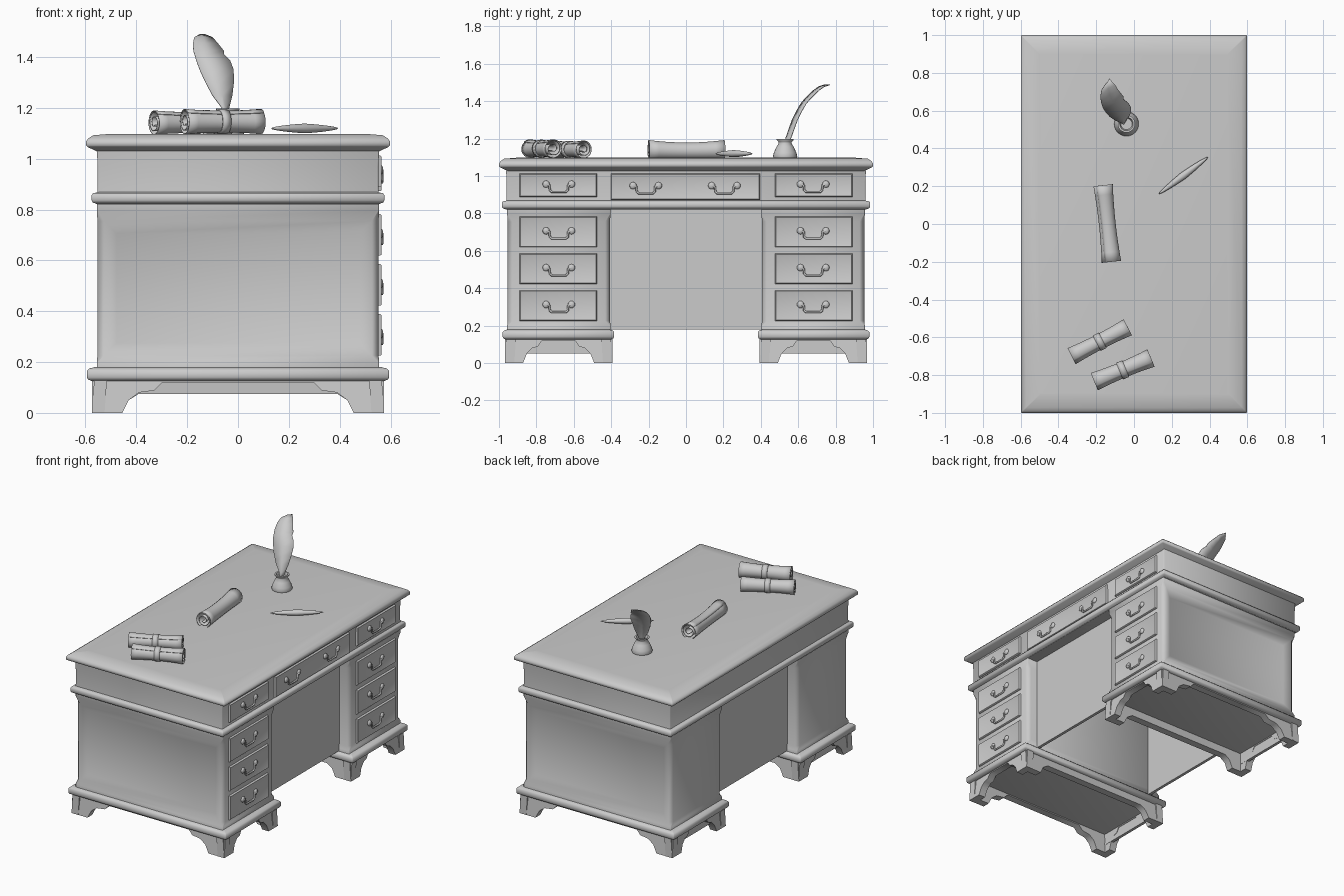
import bpy, bmesh, math
from mathutils import Vector, Matrix

old = bpy.data.objects.get("Cube")
if old:
    bpy.data.objects.remove(old, do_unlink=True)

GREY = (0.6, 0.6, 0.6, 1)
mat = bpy.data.materials.new("plain_grey")
mat.use_nodes = True
mat.diffuse_color = GREY
mat.node_tree.nodes["Principled BSDF"].inputs["Base Color"].default_value = GREY


def finish(name, bm):
    bmesh.ops.recalc_face_normals(bm, faces=bm.faces)
    me = bpy.data.meshes.new(name)
    bm.to_mesh(me)
    bm.free()
    me.materials.append(mat)
    ob = bpy.data.objects.new(name, me)
    bpy.context.collection.objects.link(ob)
    return ob


def skin(bm, rows, closed=True):
    """Bridge rows of points into quads."""
    vs = [[bm.verts.new(p) for p in row] for row in rows]
    n = len(rows[0])
    for a, b in zip(vs, vs[1:]):
        for i in range(n if closed else n - 1):
            j = (i + 1) % n
            bm.faces.new((a[i], a[j], b[j], b[i]))
    return vs


def loft(name, cy, hx, hy, steps, panel=None):
    """Stack of corner-cut rectangles; steps are (inset, z, corner cut)."""
    bm = bmesh.new()
    rows = []
    for o, z, c in steps:
        x, y = hx - o, hy - o
        rows.append([(px, cy + py, z) for px, py in (
            (x, c - y), (x, y - c), (x - c, y), (c - x, y),
            (-x, y - c), (-x, c - y), (c - x, -y), (x - c, -y))])
    vs = skin(bm, rows)
    bm.faces.new(vs[0])
    bm.faces.new(vs[-1])
    bmesh.ops.recalc_face_normals(bm, faces=bm.faces)
    bm.normal_update()
    if panel:
        faces = [f for f in bm.faces if f.normal.y * panel > 0.9
                 and f.calc_area() > 0.3]
        bmesh.ops.inset_individual(bm, faces=faces, thickness=0.07, depth=-0.025)
    return finish(name, bm)


def box(name, lo, hi, recess=False):
    bm = bmesh.new()
    bmesh.ops.create_cube(bm, size=1)
    for v in bm.verts:
        v.co = [l + (c + 0.5) * (h - l) for c, l, h in zip(v.co, lo, hi)]
    if recess:
        front = [f for f in bm.faces if f.normal.x > 0.9]
        bmesh.ops.inset_individual(bm, faces=front, thickness=0.006, depth=0.005)
        bmesh.ops.inset_individual(bm, faces=front, thickness=0.022, depth=-0.006)
    return finish(name, bm)


def bracket(name, h, half, spot, along_x, inward):
    """Shaped apron with a foot at each end."""
    prof = half + [(-u, z) for u, z in reversed(half)] + [(h, 0.14), (-h, 0.14)]
    bm = bmesh.new()
    rows = []
    for d in (0, 0.05):
        row = []
        for u, z in prof:
            w = spot + inward * (d + 0.01 * z / 0.14)
            row.append((u, w, z) if along_x else (w, u, z))
        rows.append(row)
    vs = skin(bm, rows)
    bm.faces.new(vs[0])
    bm.faces.new(vs[1])
    return finish(name, bm)


def lathe(name, prof, centre, n=24):
    bm = bmesh.new()
    rows = [[(centre[0] + r * math.cos(2 * math.pi * i / n),
              centre[1] + r * math.sin(2 * math.pi * i / n), z)
             for i in range(n)] for r, z in prof]
    vs = skin(bm, rows)
    bm.faces.new(vs[0])
    bm.faces.new(vs[-1])
    return finish(name, bm)


# Top, drawer case and the moulding below it
loft("desk_top", 0, 0.598, 1.0, [
    (0.05, 1.02, 0.004), (0.04, 1.03, 0.004), (0.006, 1.046, 0.004), (0, 1.052, 0.004),
    (0, 1.068, 0.004), (0.01, 1.08, 0.004), (0.028, 1.092, 0.004), (0.1, 1.098, 0.004)])
loft("drawer_case", 0, 0.555, 0.962, [
    (0, 0.82, 0.004), (0.003, 0.89, 0.004), (0.003, 0.97, 0.004), (0, 1.03, 0.004)])
loft("case_moulding", 0, 0.576, 0.985, [
    (0.025, 0.82, 0.004), (0.004, 0.828, 0.004), (0, 0.836, 0.004),
    (0, 0.856, 0.004), (0.006, 0.864, 0.004), (0.025, 0.868, 0.004)])

# Pedestals with base moulding and bracket feet
LONG = [(-0.575, 0), (-0.455, 0), (-0.43, 0.05), (-0.39, 0.08), (-0.33, 0.088), (-0.3, 0.118)]
SHORT = [(-0.288, 0), (-0.19, 0), (-0.17, 0.05), (-0.14, 0.08), (-0.11, 0.088), (-0.09, 0.118)]
for side, word in ((1, "back"), (-1, "front")):
    cy = side * 0.68
    loft(word + "_pedestal", cy, 0.555, 0.276, [
        (0, 0.17, 0.004), (0, 0.2, 0.004), (0.002, 0.225, 0.026), (0.002, 0.755, 0.026),
        (0, 0.795, 0.004), (0, 0.83, 0.004)], panel=side)
    loft(word + "_base_moulding", side * 0.682, 0.594, 0.298, [
        (0.02, 0.125, 0.004), (0.004, 0.131, 0.004), (0, 0.14, 0.004), (0, 0.165, 0.004),
        (0.008, 0.174, 0.004), (0.03, 0.18, 0.004)])
    bracket(word + "_outer_feet", 0.575, LONG, side * 0.968, True, -side)
    bracket(word + "_inner_feet", 0.575, [(u, min(z, 0.075)) for u, z in LONG],
            side * 0.394, True, side)
    box(word + "_base_rail", (-0.54, cy - 0.25, 0.05), (-0.52, cy + 0.25, 0.13))
    for s, w in ((1, "right"), (-1, "left")):
        ob = bracket(f"{word}_{w}_feet", 0.288, SHORT, s * 0.575, False, -s)
        ob.location.y = side * 0.681

# Kneehole panels, hollow between
for s, w in ((1, "right"), (-1, "left")):
    box(w + "_kneehole_panel", (s * 0.468 - 0.01, -0.415, 0.18), (s * 0.468 + 0.01, 0.415, 0.83))

# Drawer pull: two rosettes and a hanging bail
cu = bpy.data.curves.new("pull_bail", "CURVE")
cu.dimensions = "3D"
cu.bevel_depth = 0.006
cu.bevel_resolution = 2
sp = cu.splines.new("BEZIER")
half = [(-0.068, 0.0), (-0.05, -0.006), (-0.048, -0.032), (-0.038, -0.041)]
path = half + [(-y, z) for y, z in reversed(half)]
sp.bezier_points.add(len(path) - 1)
for p, (y, z) in zip(sp.bezier_points, path):
    p.co = (0.006, y, z)
    p.handle_left_type = p.handle_right_type = "VECTOR"
sp.resolution_u = 3
cu.materials.append(mat)
bm = bmesh.new()
for s in (1, -1):
    bmesh.ops.create_uvsphere(bm, u_segments=12, v_segments=8, radius=0.019,
                              matrix=Matrix.Translation((0.001, s * 0.068, 0))
                              @ Matrix.Diagonal((0.55, 1, 1, 1)))
rosettes = finish("pull_rosettes", bm)
rose_mesh = rosettes.data
bpy.data.objects.remove(rosettes)


def drawer(name, y0, y1, z0, z1, pulls):
    box(name, (0.53, y0, z0), (0.56, y1, z1), recess=True)
    for y in pulls:
        for part, data in (("bail", cu), ("rosettes", rose_mesh)):
            ob = bpy.data.objects.new(f"{name}_{part}", data)
            ob.location = (0.56, y, (z0 + z1) / 2 + 0.006)
            bpy.context.collection.objects.link(ob)


for side, word in ((1, "back"), (-1, "front")):
    y0, y1 = sorted((side * 0.477, side * 0.89))
    for i in range(3):
        drawer(f"{word}_drawer_{i + 1}", y0, y1, 0.225 + 0.197 * i, 0.388 + 0.197 * i, [side * 0.68])
    drawer(word + "_top_drawer", y0, y1, 0.888, 1.012, [side * 0.68])
drawer("centre_drawer", -0.402, 0.395, 0.872, 1.012, [-0.215, 0.205])


def scroll(name, a, b, r, z, band=False, sag=0.0):
    """Rolled sheet: a spiral swept between two points, wider at the ends."""
    a, b = Vector((*a, z)), Vector((*b, z))
    axis = (b - a).normalized()
    across = axis.cross(Vector((0, 0, 1)))
    bm = bmesh.new()
    rows = []
    for i in range(9):
        t = i / 8
        k = r * (0.86 + 0.14 * (2 * t - 1) ** 2)
        c = a.lerp(b, t) - Vector((0, 0, sag * (1 - (2 * t - 1) ** 2)))
        row = []
        for j in range(61):
            ang = j / 60 * math.tau * 2.75 + 0.8
            rr = k * (1 - 0.72 * max(0, j - 18) / 42)
            row.append(c + across * rr * math.cos(ang) + Vector((0, 0, rr * math.sin(ang))))
        rows.append(row)
    skin(bm, rows, closed=False)
    ob = finish(name, bm)
    ob.modifiers.new("paper", "SOLIDIFY").thickness = 0.003
    if band:
        bm = bmesh.new()
        turn = axis.to_track_quat("Z", "Y").to_matrix().to_4x4()
        bmesh.ops.create_cone(bm, cap_ends=False, segments=24, radius1=r * 0.95, radius2=r * 0.95,
                              depth=0.035, matrix=Matrix.Translation((a + b) / 2) @ turn)
        ob = finish(name + "_band", bm)
        ob.modifiers.new("ribbon", "SOLIDIFY").thickness = 0.005


scroll("front_scroll", (-0.21, -0.835), (0.09, -0.71), 0.05, 1.146, band=True)
scroll("second_scroll", (-0.33, -0.70), (-0.033, -0.547), 0.048, 1.142, band=True)
scroll("loose_scroll", (-0.164, 0.205), (-0.12, -0.2), 0.052, 1.14, sag=0.006)

# Ink pot and feather
lathe("ink_pot", [(0.062, 1.096), (0.065, 1.105), (0.06, 1.125), (0.046, 1.155), (0.034, 1.175),
                  (0.036, 1.183), (0.046, 1.192), (0.046, 1.197), (0.036, 1.198), (0.03, 1.18)],
      (-0.04, 0.53))
FEATHER = [(-0.052, -0.044, 0.535, 1.16), (-0.062, -0.034, 0.545, 1.2), (-0.1, -0.022, 0.562, 1.25),
           (-0.127, -0.016, 0.58, 1.3), (-0.15, -0.017, 0.605, 1.35), (-0.163, -0.03, 0.625, 1.385),
           (-0.17, -0.055, 0.645, 1.41), (-0.175, -0.056, 0.66, 1.425), (-0.177, -0.08, 0.69, 1.455),
           (-0.172, -0.1, 0.722, 1.478), (-0.15, -0.13, 0.755, 1.49)]
bm = bmesh.new()
skin(bm, [[(l, y - 0.014, z), ((l + r) / 2, y - 0.004, z), (r, y + 0.014, z)]
          for l, r, y, z in FEATHER], closed=False)
finish("feather", bm).modifiers.new("vane", "SOLIDIFY").thickness = 0.004

# Letter opener
bm = bmesh.new()
bmesh.ops.create_uvsphere(bm, u_segments=16, v_segments=12, radius=1)
for v in bm.verts:
    taper = 1 - 0.35 * abs(v.co.x)
    v.co = (v.co.x * 0.165, v.co.y * 0.02 * taper, v.co.z * 0.019 * taper)
opener = finish("letter_opener", bm)
opener.location = (0.262, 0.257, 1.119)
opener.rotation_euler.z = math.atan2(0.195, 0.26)

# Smooth shading with sharp edges kept
bpy.ops.object.select_all(action="DESELECT")
for ob in bpy.context.scene.objects:
    if ob.type == "MESH":
        ob.select_set(True)
        bpy.context.view_layer.objects.active = ob
bpy.ops.object.shade_smooth_by_angle(angle=math.radians(60))
